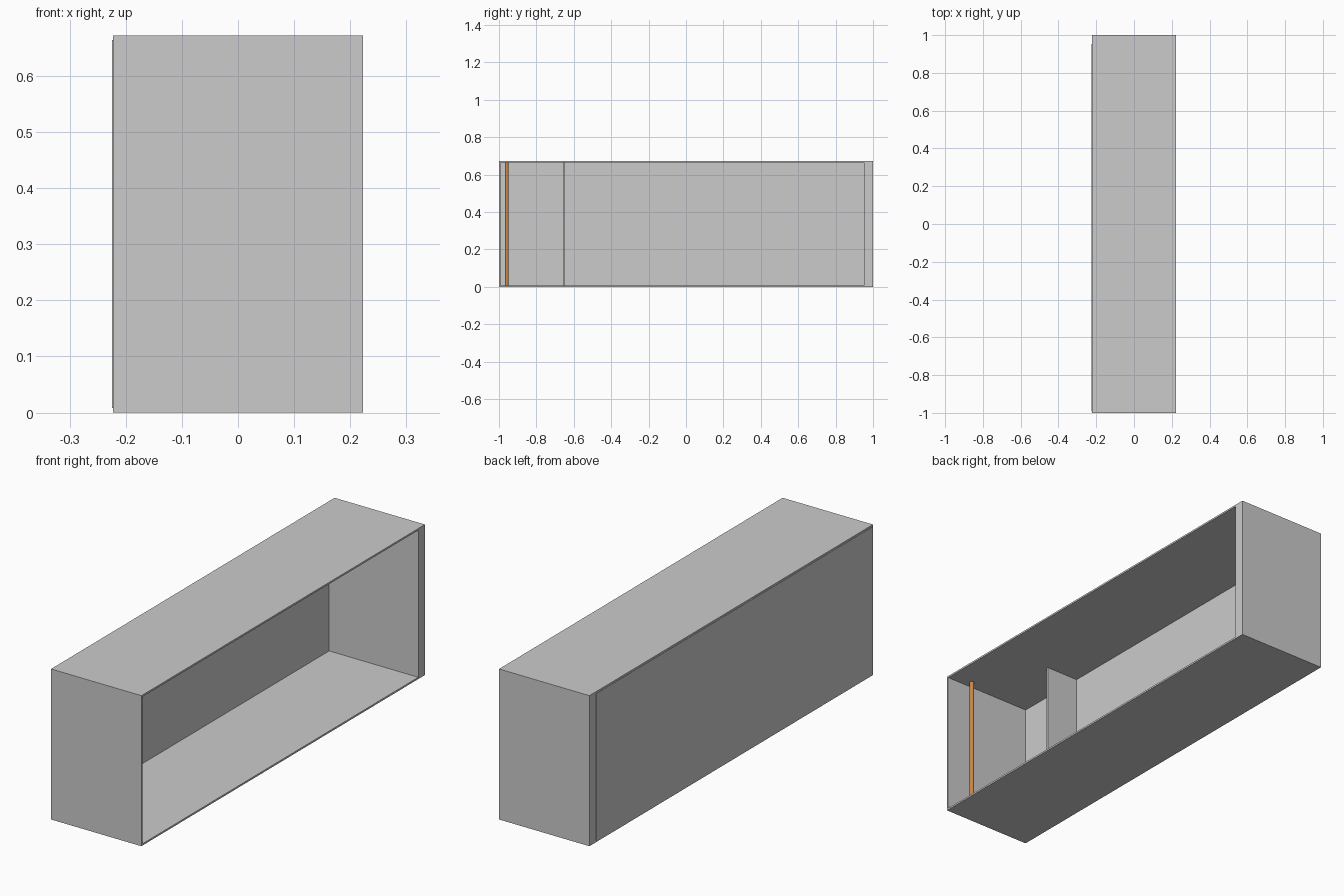
import bpy
import math

if "Cube" in bpy.data.objects:
    bpy.data.objects.remove(bpy.data.objects["Cube"])

W, H, T = 0.223, 0.672, 0.008   # half depth, height, board thickness


def board(name, x, y, z):
    """Box spanning the given (min, max) ranges."""
    bpy.ops.mesh.primitive_cube_add(
        size=1, location=[(a + b) / 2 for a, b in (x, y, z)])
    ob = bpy.context.object
    ob.name = name
    ob.scale = [b - a for a, b in (x, y, z)]
    bpy.ops.object.transform_apply(location=False, rotation=False, scale=True)
    return ob


# Cabinet lying on its side, open towards +x
board("end_panel", (-W, W), (-1, -1 + T), (0, H))
board("plinth_end", (-W, W), (0.953, 1), (0, H))
for name, z in (("lower_side", 0), ("upper_side", H - T)):
    board(name, (-W, W), (-1 + T, 0.953), (z, z + T))

# Back panel, very slightly proud of the carcass
board("back_panel", (-W - 0.0015, -W + 0.006), (-1 + T, 0.953), (T, H - T))

# Half-depth shelf
board("shelf", (-W + 0.006, -0.054), (-0.657, -0.647), (T, H - T))

# Hanging rail
bpy.ops.mesh.primitive_cylinder_add(
    vertices=24, radius=0.01, depth=H - 2 * T, location=(0.117, -0.958, H / 2))
rail = bpy.context.object
rail.name = "hanging_rail"
bpy.ops.object.shade_smooth_by_angle(angle=math.radians(30))
mat = bpy.data.materials.new("orange")
mat.diffuse_color = (0.6, 0.25, 0.06, 1)
mat.use_nodes = True
mat.node_tree.nodes["Principled BSDF"].inputs["Base Color"].default_value = mat.diffuse_color
rail.data.materials.append(mat)
